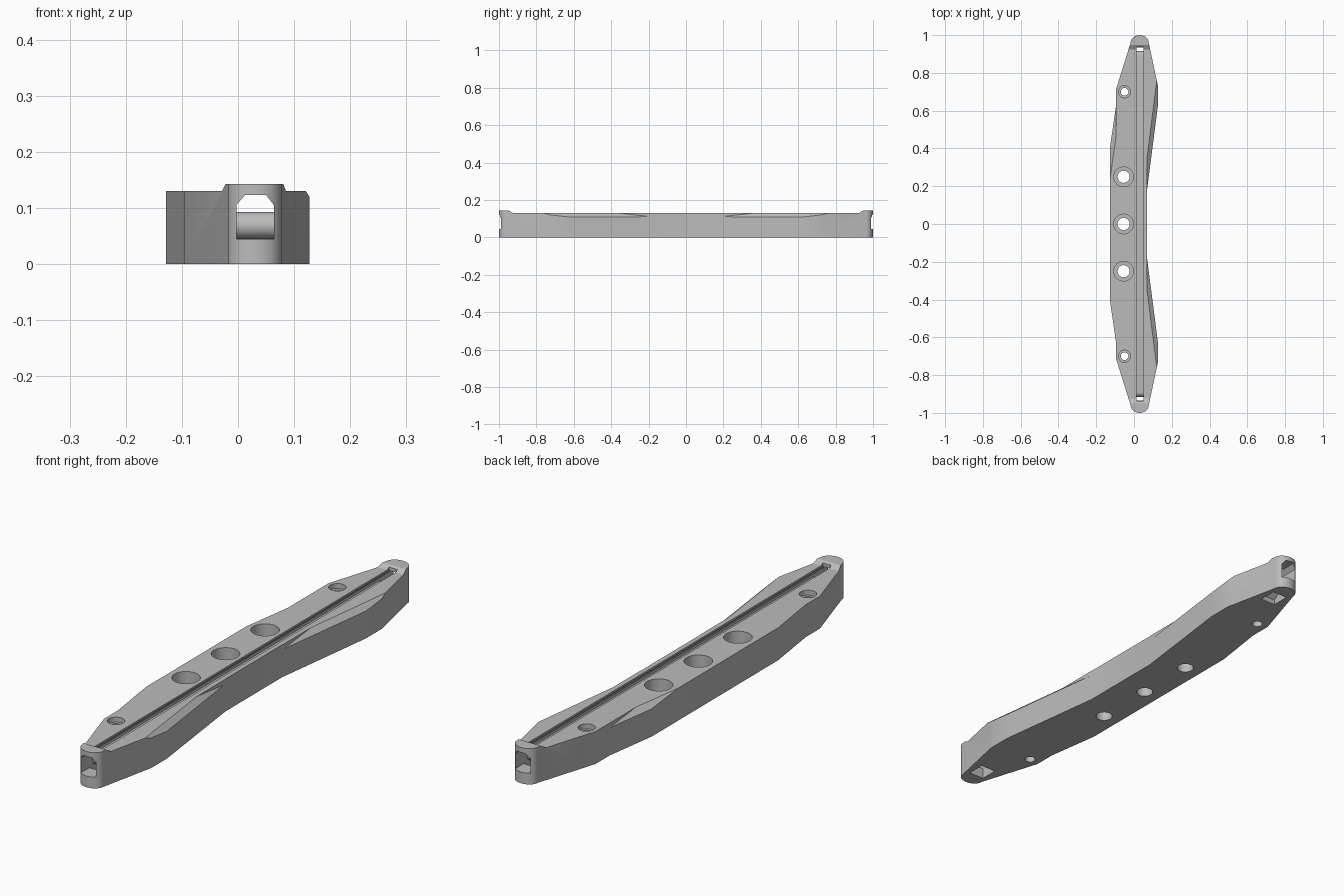
import bpy, bmesh, math
from mathutils import Vector

if "Cube" in bpy.data.objects:
    bpy.data.objects.remove(bpy.data.objects["Cube"])

grey = bpy.data.materials.new("mid grey")
grey.diffuse_color = (0.5, 0.5, 0.5, 1)
grey.use_nodes = True
grey.node_tree.nodes["Principled BSDF"].inputs["Base Color"].default_value = grey.diffuse_color


def prism(name, pts, sweep):
    """Solid made by sweeping a closed 3D polygon along a vector."""
    bm = bmesh.new()
    base = [bm.verts.new(p) for p in pts]
    top = [bm.verts.new(Vector(p) + Vector(sweep)) for p in pts]
    bm.faces.new(base)
    bm.faces.new(top)
    n = len(pts)
    for i in range(n):
        j = (i + 1) % n
        bm.faces.new((base[i], base[j], top[j], top[i]))
    bmesh.ops.recalc_face_normals(bm, faces=bm.faces)
    me = bpy.data.meshes.new(name)
    bm.to_mesh(me)
    bm.free()
    ob = bpy.data.objects.new(name, me)
    bpy.context.collection.objects.link(ob)
    return ob


def cut(body, cutter):
    """Subtract the cutter from the body and delete it."""
    cutter.hide_render = True
    mod = body.modifiers.new("cut", 'BOOLEAN')
    mod.operation = 'DIFFERENCE'
    mod.solver = 'EXACT'
    mod.object = cutter
    bpy.context.view_layer.objects.active = body
    bpy.ops.object.modifier_apply(modifier=mod.name)
    bpy.data.objects.remove(cutter)


def hole(body, x, y, r, z0, z1):
    ring = [(x + r * math.cos(a), y + r * math.sin(a), z0)
            for a in (math.tau * i / 40 for i in range(40))]
    cut(body, prism("hole_cutter", ring, (0, 0, z1 - z0)))


# Body outline: right edge, rounded nose, left edge, then the same mirrored to -y
right = [(0.069, 0.18), (0.127, 0.63), (0.127, 0.73)]
nose = [(0.03 + 0.048 * math.cos(a), 0.96 + 0.04 * math.sin(a))
        for a in (math.pi * i / 20 for i in range(21))]
left = [(-0.096, 0.71), (-0.096, 0.62), (-0.128, 0.40)]
half = right + nose + left
outline = half + [(x, -y) for x, y in reversed(half)]
body = prism("rail_body", [(x, y, 0) for x, y in outline], (0, 0, 0.143))
body.data.materials.append(grey)

# Lower the top between the raised, sloped end caps
cut(body, prism("top_cutter", [(-0.3, -0.925, 0.13), (-0.3, 0.925, 0.13),
                               (-0.3, 0.965, 0.154), (-0.3, -0.965, 0.154)], (0.6, 0, 0)))

# Slanted chamfers on the wings: two on the right, one on the back left
for s in (1, -1):
    cut(body, prism("chamfer_cutter", [(0.07, s * 0.167, 0.108), (0.07, s * 0.535, 0.15),
                                       (0.07, s * 0.167, 0.15)], (0.076, s * 0.6, 0)))
cut(body, prism("chamfer_cutter", [(-0.096, 0.637, 0.109), (-0.096, 0.28, 0.15),
                                   (-0.096, 0.637, 0.15)], (-0.064, -0.44, 0)))

# Inner channel running the full length, and the slit above it
x0, x1 = -0.003, 0.064
channel = [(x0, 0.093), (x1, 0.093), (x1, 0.105), (0.05, 0.123), (0.0125, 0.123), (x0, 0.105)]
cut(body, prism("channel_cutter", [(x, -1.1, z) for x, z in channel], (0, 2.2, 0)))
cut(body, prism("slit_cutter", [(0.0125, -0.937, 0.11), (0.05, -0.937, 0.11),
                                (0.05, -0.937, 0.16), (0.0125, -0.937, 0.16)], (0, 1.874, 0)))

# End openings with a rounded channel lip and an exit through the underside
lip = [(0.891 + 0.024 * math.cos(a), 0.069 + 0.024 * math.sin(a))
       for a in (math.pi * (0.5 - i / 12) for i in range(13))]
port = lip + [(0.862, 0.02), (0.862, -0.02), (0.935, -0.02), (0.935, 0.045),
              (1.05, 0.045), (1.05, 0.1), (0.891, 0.1)]
for s in (1, -1):
    cut(body, prism("port_cutter", [(x0, s * y, z) for y, z in port], (x1 - x0, 0, 0)))

# Three large counterbored holes and two small ones
for y in (-0.25, 0, 0.25):
    hole(body, -0.055, y, 0.032, -0.05, 0.1)
    hole(body, -0.055, y, 0.052, 0.045, 0.2)
for y in (-0.7, 0.7):
    hole(body, -0.05, y, 0.02, -0.05, 0.12)
    hole(body, -0.05, y, 0.032, 0.11, 0.2)

body.select_set(True)
bpy.context.view_layer.objects.active = body
bpy.ops.object.shade_smooth_by_angle(angle=math.radians(25))
